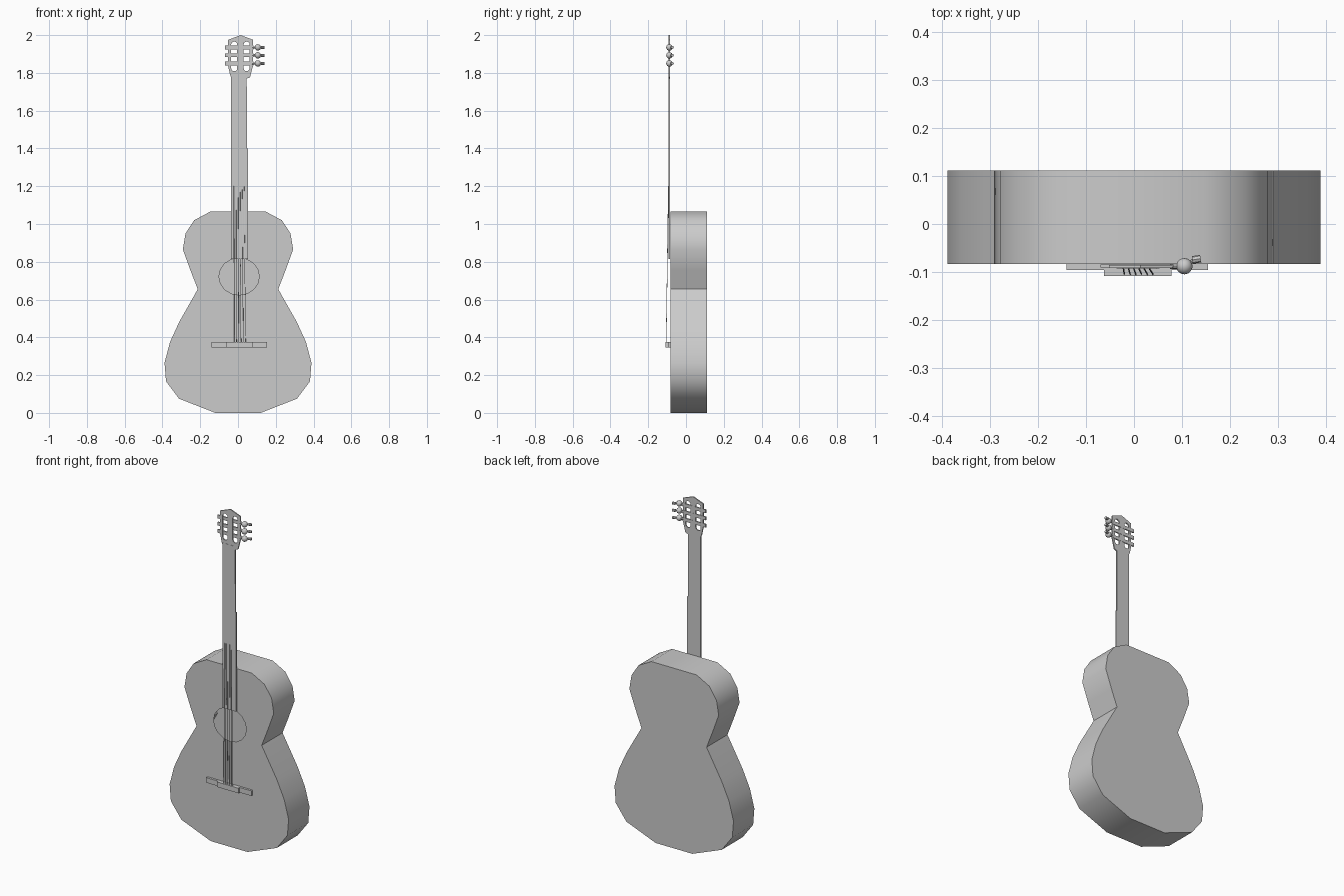
import bpy, bmesh, math
from mathutils import Vector, Matrix

if "Cube" in bpy.data.objects:
    bpy.data.objects.remove(bpy.data.objects["Cube"])


def finish(name, bm):
    bmesh.ops.recalc_face_normals(bm, faces=bm.faces)
    me = bpy.data.meshes.new(name)
    bm.to_mesh(me)
    bm.free()
    ob = bpy.data.objects.new(name, me)
    bpy.context.collection.objects.link(ob)
    return ob


def smooth(ob, deg):
    bpy.ops.object.select_all(action='DESELECT')
    ob.select_set(True)
    bpy.context.view_layer.objects.active = ob
    bpy.ops.object.shade_smooth_by_angle(angle=math.radians(deg))


def plate(name, outer, y0, y1, holes=(), through=True):
    """Flat x-z outline between y0 and y1; holes go through or open the front only."""
    bm = bmesh.new()

    def ring(pts, y):
        vs = [bm.verts.new((x, y, z)) for x, z in pts]
        return vs, [bm.edges.new((vs[i - 1], vs[i])) for i in range(len(vs))]

    walls, caps = [], ([], [])
    for k, pts in enumerate([outer, *holes]):
        front, ef = ring(pts, y0)
        caps[0].extend(ef)
        if k == 0 or through:
            back, eb = ring(pts, y1)
            caps[1].extend(eb)
            walls.append((front, back))
    for edges in caps:
        bmesh.ops.triangle_fill(bm, edges=edges, use_beauty=True,
                                normal=Vector((0, -1, 0)))
    for f, b in walls:
        for i in range(len(f)):
            bm.faces.new((f[i - 1], f[i], b[i], b[i - 1]))
    return finish(name, bm)


def box(name, x0, x1, y0, y1, z0, z1):
    return plate(name, [(x0, z0), (x1, z0), (x1, z1), (x0, z1)], y0, y1)


def rod(name, a, b, r, sides=8):
    a, b = Vector(a), Vector(b)
    d = b - a
    bm = bmesh.new()
    m = Matrix.Translation((a + b) / 2) @ d.to_track_quat('Z', 'Y').to_matrix().to_4x4()
    bmesh.ops.create_cone(bm, cap_ends=True, segments=sides, radius1=r, radius2=r,
                          depth=d.length, matrix=m)
    return finish(name, bm)


def arc(cx, cz, rx, rz, a0, a1, n):
    return [(cx + rx * math.cos(math.radians(a0 + (a1 - a0) * i / n)),
             cz + rz * math.sin(math.radians(a0 + (a1 - a0) * i / n)))
            for i in range(n + 1)]


# hollow body with an open sound hole
half = [(.12, 0), (.312, .075), (.381, .167), (.389, .265), (.36, .375), (.312, .48),
        (.213, .655), (.252, .755), (.292, .865), (.278, .95), (.232, 1.02), (.148, 1.065)]
outline = half + [(-x, z) for x, z in reversed(half)]
sound_hole = arc(.006, .722, .107, .098, 0, 360, 16)[:-1]
body = plate("body", outline, -.083, .112, [sound_hole], through=False)
smooth(body, 35)

# fretboard neck
plate("neck", [(-.037, .815), (.053, .815), (.053, 1.4), (.048, 1.4), (.046, 1.79),
               (-.036, 1.79)], -.093, -.085)

# slotted headstock
head = [(-.036, 1.775), (.047, 1.77), (.064, 1.777), (.08, 1.84), (.08, 1.975),
        (.014, 2.0), (-.052, 1.975), (-.052, 1.835), (-.042, 1.79)]


def slot(x):
    return arc(x, 1.952, .016, .014, 0, 180, 6) + arc(x, 1.825, .016, .016, 180, 360, 6)


plate("headstock", head, -.092, -.085, [slot(-.02), slot(.046)])

# tuning pegs
for i, z in enumerate((1.85, 1.893, 1.935), 1):
    box(f"peg_bar_{i}", -.07, .082, -.091, -.084, z - .01, z + .01)
    rod(f"peg_stem_{i}", (.075, -.088, z), (.105, -.088, z), .006)
    bm = bmesh.new()
    bmesh.ops.create_uvsphere(bm, u_segments=14, v_segments=8, radius=.017,
                              matrix=Matrix.Translation((.105, -.088, z)))
    smooth(finish(f"peg_ball_{i}", bm), 40)
    rod(f"peg_shaft_{i}", (.105, -.088, z), (.125, -.075, z), .004)
    rod(f"peg_knob_{i}", (.122, -.075, z), (.139, -.072, z), .008)

# bridge and saddle
box("bridge", -.141, .154, -.096, -.083, .345, .375)
box("saddle", -.063, .078, -.108, -.095, .345, .375)

# strings
for i in range(6):
    x = -.02 + .012 * i
    rod(f"string_{i + 1}", (x, -.105, .37), (.005 + (x - .01) * .9, -.093, 1.2), .0015, 4)
